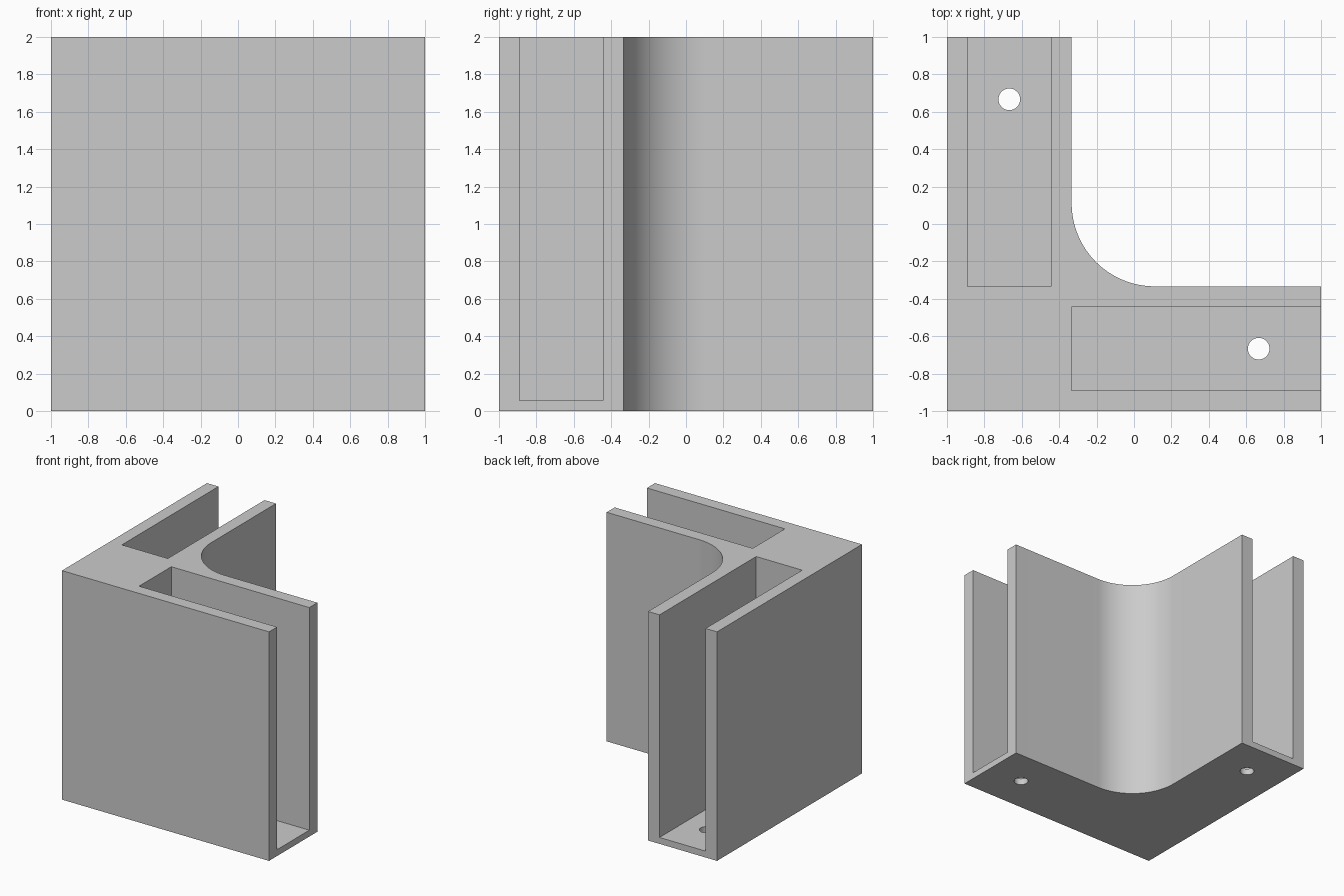
import bpy
import bmesh
from math import cos, sin, pi, radians
from mathutils import Matrix, Vector

cube = bpy.data.objects.get("Cube")
if cube:
    bpy.data.objects.remove(cube, do_unlink=True)

INNER = -1 / 3      # inner face of each arm
FILLET = 0.444      # inside corner radius
WALL = 0.111        # side wall thickness
FLOOR = 0.056       # floor thickness
HOLE = 0.058        # screw hole radius
HEIGHT = 2.0

grey = bpy.data.materials.new("plain grey")
grey.use_nodes = True
grey.diffuse_color = (0.6, 0.6, 0.6, 1)
grey.node_tree.nodes["Principled BSDF"].inputs["Base Color"].default_value = (0.6, 0.6, 0.6, 1)


def make_object(name, bm):
    bmesh.ops.recalc_face_normals(bm, faces=bm.faces)
    mesh = bpy.data.meshes.new(name)
    bm.to_mesh(mesh)
    bm.free()
    mesh.materials.append(grey)
    obj = bpy.data.objects.new(name, mesh)
    bpy.context.collection.objects.link(obj)
    return obj


def box_cutter(name, low, high):
    low, high = Vector(low), Vector(high)
    bm = bmesh.new()
    bmesh.ops.create_cube(bm, size=1, matrix=Matrix.Translation((low + high) / 2)
                          @ Matrix.Diagonal((high - low).to_4d()))
    return make_object(name, bm)


def hole_cutter(name, x, y):
    bm = bmesh.new()
    bmesh.ops.create_cone(bm, cap_ends=True, segments=48, radius1=HOLE, radius2=HOLE,
                          depth=0.4, matrix=Matrix.Translation((x, y, 0)))
    return make_object(name, bm)


# L-shaped profile with a rounded inside corner, extruded upward
centre = INNER + FILLET
steps = 32
arc = [(centre + FILLET * cos(a), centre + FILLET * sin(a))
       for a in (1.5 * pi - 0.5 * pi * i / steps for i in range(steps + 1))]
profile = [(-1, -1), (1, -1), (1, INNER)] + arc + [(INNER, 1), (-1, 1)]
bm = bmesh.new()
base = bm.faces.new([bm.verts.new((x, y, 0)) for x, y in profile])
extruded = bmesh.ops.extrude_face_region(bm, geom=[base])["geom"]
bmesh.ops.translate(bm, vec=(0, 0, HEIGHT),
                    verts=[v for v in extruded if isinstance(v, bmesh.types.BMVert)])
bracket = make_object("corner_bracket", bm)

# Open-ended slot and screw hole in each arm
near, far = -1 + WALL, INNER - WALL
mid = (near + far) / 2
cutters = [
    box_cutter("right_slot_cutter", (near, INNER, FLOOR), (far, 1.2, HEIGHT + 0.2)),
    box_cutter("front_slot_cutter", (INNER, near, FLOOR), (1.2, far, HEIGHT + 0.2)),
    hole_cutter("right_hole_cutter", mid, -mid),
    hole_cutter("front_hole_cutter", -mid, mid),
]

bpy.ops.object.select_all(action="DESELECT")
bracket.select_set(True)
bpy.context.view_layer.objects.active = bracket
for cutter in cutters:
    cutter.hide_render = True
    cut = bracket.modifiers.new(cutter.name, "BOOLEAN")
    cut.operation = "DIFFERENCE"
    cut.solver = "EXACT"
    cut.object = cutter
    bpy.ops.object.modifier_apply(modifier=cut.name)
    bpy.data.objects.remove(cutter, do_unlink=True)

# Smooth curves, crisp corners
bpy.ops.object.shade_smooth_by_angle(angle=radians(30))
